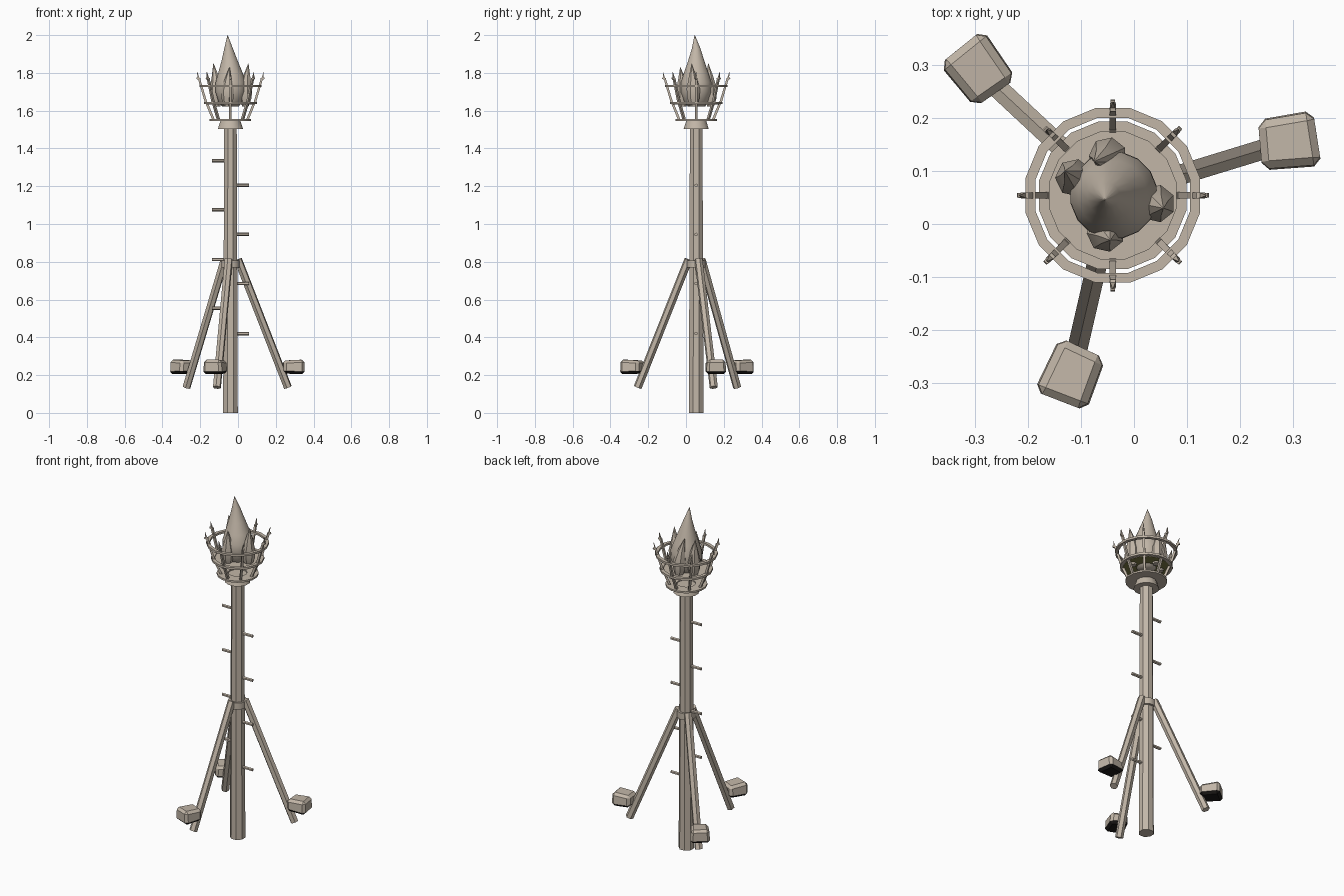
import bpy, bmesh, math
from mathutils import Vector, Matrix

if "Cube" in bpy.data.objects:
    bpy.data.objects.remove(bpy.data.objects["Cube"])

CX, CY = -0.04, 0.054          # axis of the pole


def material(name, rgb):
    m = bpy.data.materials.new(name)
    m.diffuse_color = (*rgb, 1)
    m.use_nodes = True
    m.node_tree.nodes["Principled BSDF"].inputs["Base Color"].default_value = m.diffuse_color
    return m


STONE = material("warm beige", (0.54, 0.47, 0.39))
DARK = material("near black", (0.012, 0.010, 0.009))
OLIVE = material("dark olive", (0.20, 0.19, 0.06))


def finish(name, bm, mats=(STONE,), under=None, smooth=35):
    """Make an object; faces pointing down can take the second material."""
    bmesh.ops.recalc_face_normals(bm, faces=bm.faces)
    bm.normal_update()
    if under is not None:
        for f in bm.faces:
            f.material_index = 1 if f.normal.z < under else 0
    me = bpy.data.meshes.new(name)
    bm.to_mesh(me)
    bm.free()
    for m in mats:
        me.materials.append(m)
    ob = bpy.data.objects.new(name, me)
    bpy.context.collection.objects.link(ob)
    if smooth:
        bpy.ops.object.select_all(action='DESELECT')
        ob.select_set(True)
        bpy.context.view_layer.objects.active = ob
        bpy.ops.object.shade_smooth_by_angle(angle=math.radians(smooth))
    return ob


def loft(bm, stations, n, matrix=Matrix(), phase=0.5, sy=1.0):
    """Capped stack of n-sided sections (x, y, z, radius)."""
    rows = []
    for x, y, z, r in stations:
        row = []
        for i in range(n):
            a = math.tau * (i + phase) / n
            row.append(bm.verts.new(matrix @ Vector(
                (x + r * math.cos(a), y + r * sy * math.sin(a), z))))
        rows.append(row)
    for a, b in zip(rows, rows[1:]):
        for i in range(n):
            j = (i + 1) % n
            bm.faces.new((a[i], a[j], b[j], b[i]))
    bm.faces.new(rows[0][::-1])
    bm.faces.new(rows[-1])


def tube(bm, p, q, r1, r2, n):
    d = Vector(q) - Vector(p)
    m = Matrix.Translation(p) @ d.to_track_quat('Z', 'Y').to_matrix().to_4x4()
    loft(bm, [(0, 0, 0, r1), (0, 0, d.length, r2)], n, m)


def polar(r, deg, z):
    a = math.radians(deg)
    return Vector((CX + r * math.cos(a), CY + r * math.sin(a), z))


def ring(name, r_in, r_out, z, h, n=16):
    bm = bmesh.new()
    section = [(r_in, z - h), (r_out, z - h), (r_out, z + h), (r_in, z + h)]
    rows = [[bm.verts.new(polar(r, 360 * (i + 0.5) / n, zz)) for r, zz in section]
            for i in range(n)]
    for i in range(n):
        a, b = rows[i], rows[(i + 1) % n]
        for k in range(4):
            m = (k + 1) % 4
            bm.faces.new((a[k], b[k], b[m], a[m]))
    finish(name, bm)


# Pole, mid band and flared collar at its top
bm = bmesh.new()
loft(bm, [(CX, CY, 0, 0.042), (CX, CY, 1.51, 0.036)], 8)
finish("pole", bm, smooth=0)
bm = bmesh.new()
loft(bm, [(CX, CY, 0.77, 0.050), (CX, CY, 0.808, 0.050)], 12)
finish("leg_band", bm)
bm = bmesh.new()
loft(bm, [(CX, CY, 1.503, 0.069), (CX, CY, 1.548, 0.054)], 12)
finish("collar", bm)

# Climbing pegs, alternating sides
for side, heights in ((-1, (0.555, 0.812, 1.075, 1.335)),
                      (1, (0.42, 0.685, 0.945, 1.205))):
    for z in heights:
        bm = bmesh.new()
        tube(bm, (CX + side * 0.02, CY, z), (CX + side * 0.098, CY, z), 0.009, 0.009, 6)
        finish("climbing_peg", bm, smooth=0)

# Three braces, each with a weight stone on its lower end
for deg in (17, 137, 257):
    bm = bmesh.new()
    tube(bm, polar(0.042, deg, 0.812), polar(0.318, deg, 0.135), 0.022, 0.022, 6)
    finish("brace", bm, smooth=0)

    bm = bmesh.new()
    bmesh.ops.create_cube(bm, size=1)
    for v in bm.verts:
        taper = (0.92 if v.co.z > 0 else 1.0) * (1.0 if v.co.x > 0 else 0.9)
        v.co = Vector((v.co.x * 0.112 * (0.94 if v.co.y > 0 else 1.0),
                       v.co.y * 0.108 * taper,
                       v.co.z * (0.078 if v.co.x > 0 else 0.068)))
    bmesh.ops.bevel(bm, geom=bm.edges[:], offset=0.014, segments=1,
                    affect='EDGES', profile=0.5)
    bmesh.ops.transform(bm, verts=bm.verts, matrix=Matrix.Translation(
        polar(0.347, deg, 0.243)) @ Matrix.Rotation(math.radians(deg - 10), 4, 'Z'))
    finish("weight_stone", bm, (STONE, DARK), under=-0.4, smooth=0)

# Basket hoops
ring("lower_hoop", 0.050, 0.112, 1.550, 0.005)
ring("middle_hoop", 0.122, 0.142, 1.640, 0.006)
ring("upper_hoop", 0.149, 0.168, 1.730, 0.006)

# Fire bed inside the middle hoop, olive underneath
bm = bmesh.new()
loft(bm, [(CX, CY, 1.632, 0.124), (CX, CY, 1.640, 0.124)], 16)
finish("fire_bed", bm, (STONE, OLIVE), under=-0.5)

# Eight flaring prongs with pointed tips
for k in range(8):
    deg = k * 45
    bm = bmesh.new()
    tube(bm, polar(0.088, deg, 1.548), polar(0.128, deg, 1.645), 0.009, 0.009, 4)
    tube(bm, polar(0.128, deg, 1.640), polar(0.166, deg, 1.768), 0.009, 0.008, 4)
    tube(bm, polar(0.160, deg, 1.766), polar(0.180, deg, 1.772), 0.008, 0.006, 4)
    tube(bm, polar(0.168, deg, 1.765), polar(0.176, deg, 1.805), 0.008, 0.001, 4)
    finish("basket_prong", bm, smooth=0)

# Large central flame
bm = bmesh.new()
loft(bm, [(CX, CY, 1.622, 0.045), (CX, CY, 1.65, 0.066),
          (CX + 0.002, CY, 1.70, 0.083), (CX + 0.002, CY, 1.75, 0.082),
          (CX, CY, 1.80, 0.066), (CX - 0.004, CY, 1.86, 0.045),
          (CX - 0.010, CY, 1.93, 0.023), (CX - 0.015, CY - 0.008, 2.0, 0.001)], 16)
finish("central_flame", bm, smooth=60)

# Smaller flames around it: (base x, base y, tip x, tip y, tip z)
for bx, by, tx, ty, tz in ((-0.045, 0.130, -0.075, 0.118, 1.85),
                           (-0.110, 0.085, -0.130, 0.100, 1.85),
                           (0.040, 0.040, 0.055, 0.030, 1.85),
                           (-0.055, -0.015, -0.045, -0.030, 1.83)):
    bm = bmesh.new()
    st = []
    for t, r, out in ((0, 0.018, 0), (0.2, 0.034, 0.1), (0.42, 0.036, 0.15),
                      (0.7, 0.020, 0.45), (1, 0.001, 1)):
        st.append((bx + (tx - bx) * out, by + (ty - by) * out,
                   1.622 + (tz - 1.622) * t, r))
    loft(bm, st, 7)
    finish("side_flame", bm, smooth=40)
